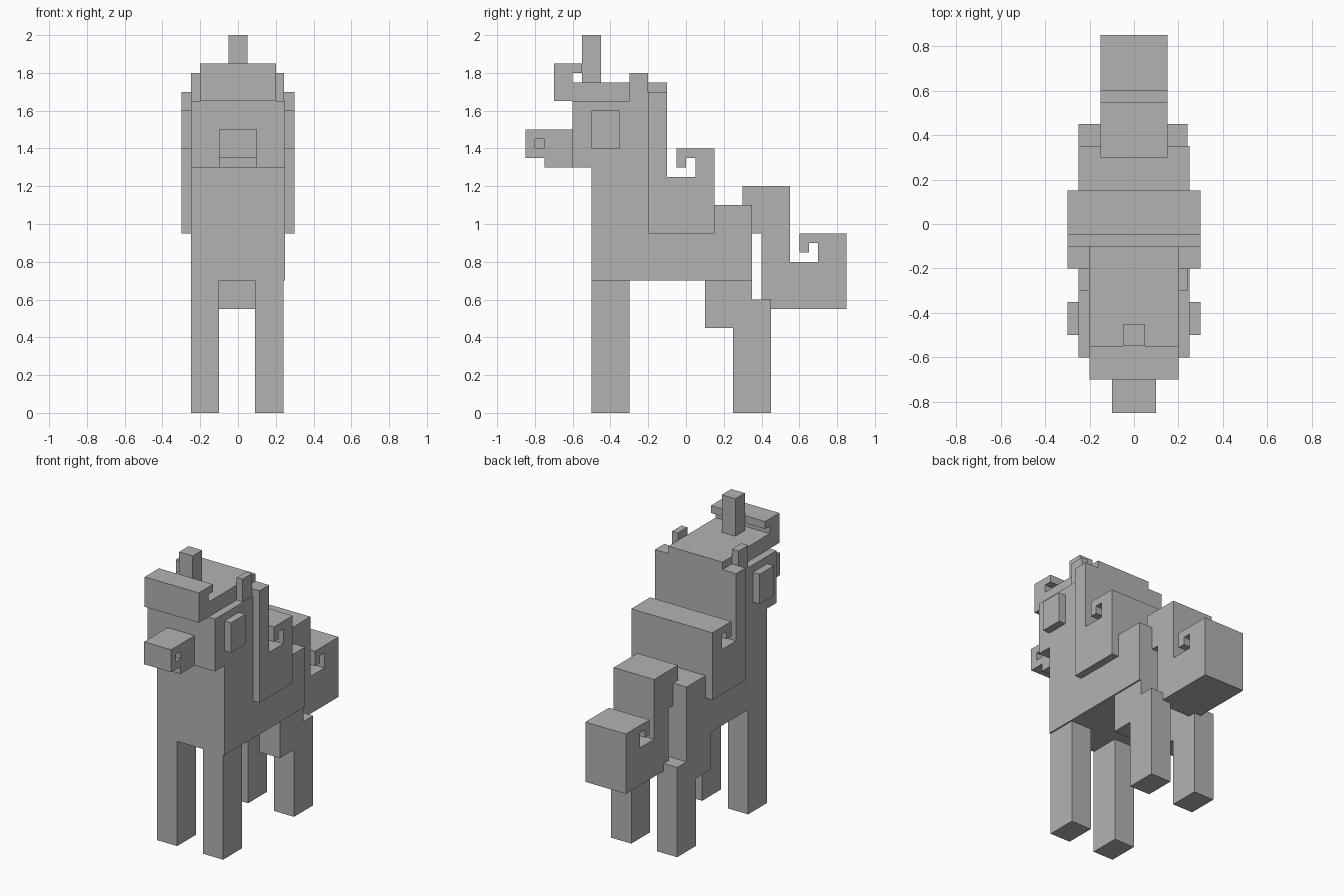
import bpy
import bmesh

if "Cube" in bpy.data.objects:
    bpy.data.objects.remove(bpy.data.objects["Cube"])

coat = bpy.data.materials.new("grey")
coat.diffuse_color = (0.45, 0.45, 0.45, 1)
coat.use_nodes = True
coat.node_tree.nodes["Principled BSDF"].inputs["Base Color"].default_value = coat.diffuse_color


def extrude(name, profile, x0, x1):
    """Extrude a (y, z) outline along x from x0 to x1."""
    bm = bmesh.new()
    face = bm.faces.new([bm.verts.new((x0, y, z)) for y, z in profile])
    moved = bmesh.ops.extrude_face_region(bm, geom=[face])
    verts = [g for g in moved["geom"] if isinstance(g, bmesh.types.BMVert)]
    bmesh.ops.translate(bm, verts=verts, vec=(x1 - x0, 0, 0))
    bmesh.ops.recalc_face_normals(bm, faces=bm.faces[:])
    mesh = bpy.data.meshes.new(name)
    bm.to_mesh(mesh)
    bm.free()
    mesh.materials.append(coat)
    obj = bpy.data.objects.new(name, mesh)
    bpy.context.collection.objects.link(obj)
    return obj


def rect(y0, y1, z0, z1):
    return [(y0, z0), (y1, z0), (y1, z1), (y0, z1)]


# Body, neck and head
extrude("body", [(-.5, .7), (.35, .7), (.35, 1.1), (-.2, 1.1), (-.2, 1.65),
                 (-.6, 1.65), (-.6, 1.3), (-.5, 1.3)], -.25, .25)

# Muzzle with stepped chin
muzzle = extrude("muzzle", [(-.85, 1.35), (-.75, 1.35), (-.75, 1.3),
                            (-.6, 1.3), (-.6, 1.5), (-.85, 1.5)], -.1, .1)

# Forelock curling over the brow
extrude("forelock", [(-.7, 1.65), (-.1, 1.65), (-.1, 1.75), (-.6, 1.75),
                     (-.6, 1.8), (-.55, 1.8), (-.55, 1.85), (-.7, 1.85)],
        -.2, .2)

# Mane down the neck, ending in a curl
extrude("mane", [(-.2, .95), (.15, .95), (.15, 1.4), (-.05, 1.4), (-.05, 1.3),
                 (0, 1.3), (0, 1.35), (.05, 1.35), (.05, 1.25), (-.1, 1.25),
                 (-.1, 1.7), (-.2, 1.7)], -.3, .3)

# Tail with a curled tip
extrude("tail", [(.3, .95), (.4, .95), (.4, .55), (.85, .55), (.85, .95),
                 (.6, .95), (.6, .85), (.65, .85), (.65, .9), (.7, .9),
                 (.7, .8), (.55, .8), (.55, 1.2), (.3, 1.2)], -.15, .15)

# Horn
extrude("horn", rect(-.55, -.45, 1.75, 2), -.05, .05)

# Paired parts
hind = [(.1, .7), (.1, .45), (.25, .45), (.25, 0), (.45, 0), (.45, .6),
        (.35, .6), (.35, .7)]
for side, leg, ear, eye, nostril in (
        ("left", (.09, .24), (.2, .243), (.25, .3), (.05, .15)),
        ("right", (-.25, -.1), (-.25, -.2), (-.3, -.25), (-.15, -.05))):
    extrude("front_leg_" + side, rect(-.5, -.3, 0, .7), *leg)
    extrude("hind_leg_" + side, hind, *leg)
    extrude("ear_" + side, rect(-.3, -.2, 1.65, 1.8), *ear)
    extrude("eye_" + side, rect(-.5, -.35, 1.4, 1.6), *eye)
    # Nostril recess
    cutter = extrude("nostril_cutter_" + side,
                     rect(-.8, -.75, 1.4, 1.45), *nostril)
    cutter.hide_render = True
    cutter.hide_viewport = True
    cut = muzzle.modifiers.new("nostril_" + side, 'BOOLEAN')
    cut.operation = 'DIFFERENCE'
    cut.solver = 'EXACT'
    cut.object = cutter
